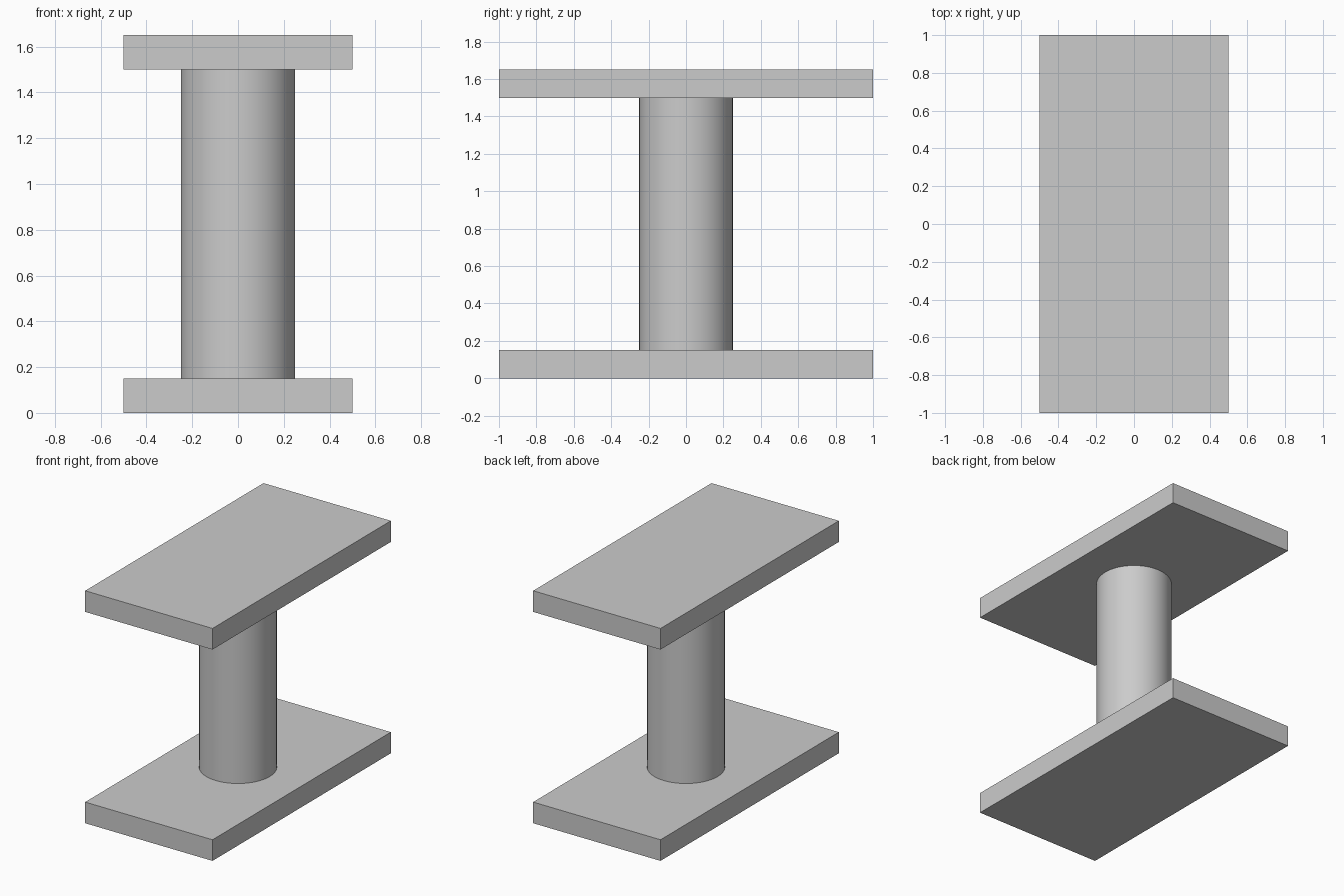
import bpy
import math

cube = bpy.data.objects.get("Cube")
if cube:
    bpy.data.objects.remove(cube, do_unlink=True)

WIDTH, LENGTH, HEIGHT = 1.0, 2.0, 1.65
THICKNESS = 0.15
RADIUS = 0.25

# Single plain grey
grey = bpy.data.materials.new("light_grey")
grey.use_nodes = True
colour = (0.6, 0.6, 0.6, 1)
grey.diffuse_color = colour
grey.node_tree.nodes["Principled BSDF"].inputs["Base Color"].default_value = colour


def finish(name):
    obj = bpy.context.object
    obj.name = name
    obj.data.materials.append(grey)
    return obj


def plate(name, z):
    bpy.ops.mesh.primitive_cube_add(size=1, location=(0, 0, z))
    obj = finish(name)
    obj.scale = (WIDTH, LENGTH, THICKNESS)
    bpy.ops.object.transform_apply(location=False, rotation=False, scale=True)


# Two matching slabs
plate("base_plate", THICKNESS / 2)
plate("top_plate", HEIGHT - THICKNESS / 2)

# Round column between the slabs
bpy.ops.mesh.primitive_cylinder_add(
    vertices=64, radius=RADIUS, depth=HEIGHT - 2 * THICKNESS,
    location=(0, 0, HEIGHT / 2))
finish("column")
bpy.ops.object.shade_smooth_by_angle(angle=math.radians(30))
